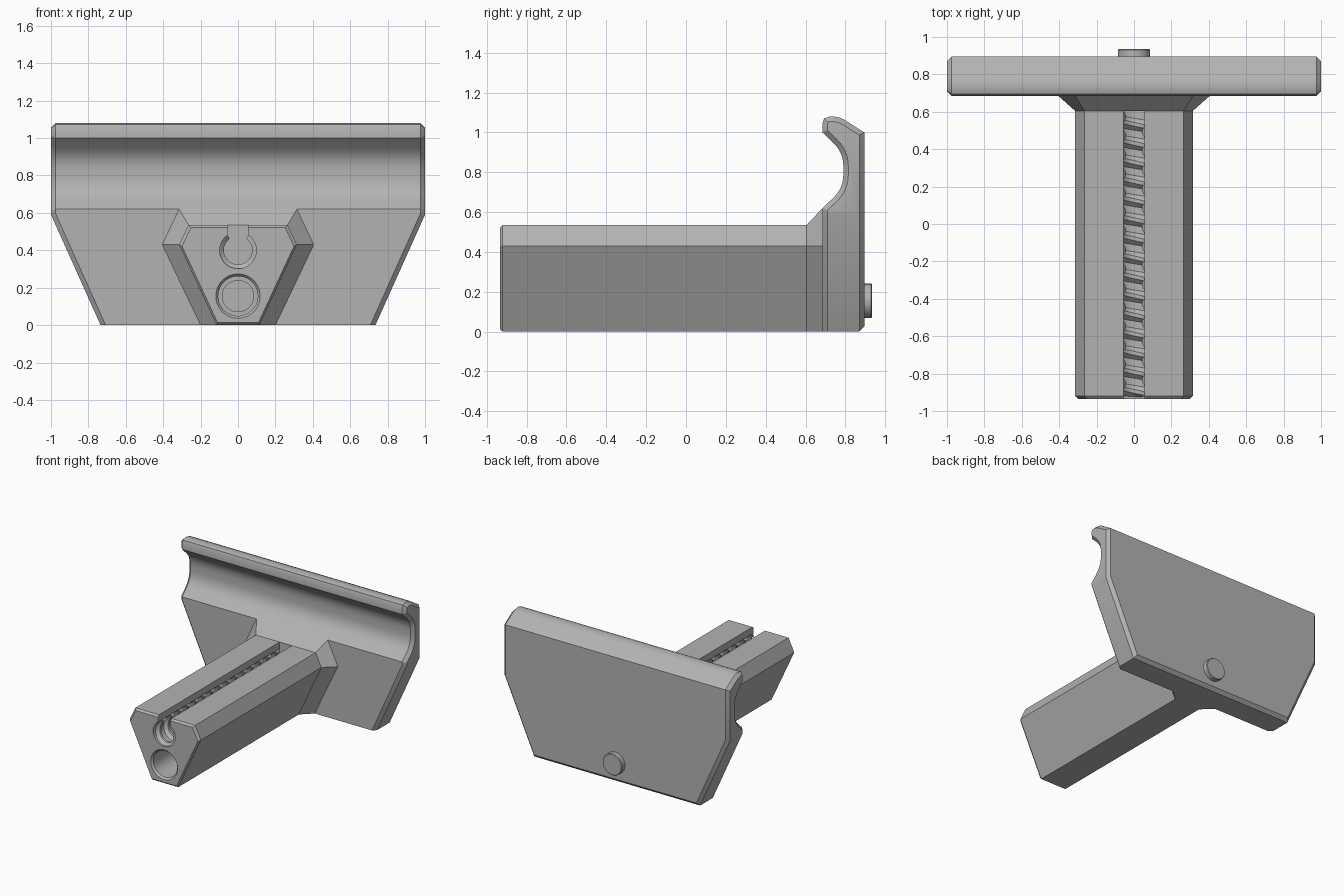
import bpy, bmesh, math
from mathutils import Vector

if "Cube" in bpy.data.objects:
    bpy.data.objects.remove(bpy.data.objects["Cube"])

grey = bpy.data.materials.new("matte_grey")
grey.use_nodes = True
GREY = (0.45, 0.45, 0.45, 1)
grey.diffuse_color = GREY
grey.node_tree.nodes["Principled BSDF"].inputs["Base Color"].default_value = GREY


def finish(bm, name, angle=30):
    bmesh.ops.recalc_face_normals(bm, faces=bm.faces)
    mesh = bpy.data.meshes.new(name)
    bm.to_mesh(mesh)
    bm.free()
    mesh.materials.append(grey)
    obj = bpy.data.objects.new(name, mesh)
    bpy.context.collection.objects.link(obj)
    smooth(obj, angle)
    return obj


def smooth(obj, angle=30):
    bpy.ops.object.select_all(action="DESELECT")
    obj.select_set(True)
    bpy.context.view_layer.objects.active = obj
    bpy.ops.object.shade_smooth_by_angle(angle=math.radians(angle))


def loft(sections, name):
    """Closed solid through rings of points with equal counts."""
    bm = bmesh.new()
    rings = [[bm.verts.new(p) for p in s] for s in sections]
    n = len(rings[0])
    for a, b in zip(rings, rings[1:]):
        for i in range(n):
            j = (i + 1) % n
            bm.faces.new((a[i], a[j], b[j], b[i]))
    bm.faces.new(rings[0])
    bm.faces.new(rings[-1])
    return finish(bm, name)


def fillet(before, corner, after, size, steps):
    """Rounded replacement for one profile corner."""
    a, c, b = (Vector(p) for p in (before, corner, after))
    p = c + (a - c).normalized() * size
    q = c + (b - c).normalized() * size
    ts = [i / steps for i in range(steps + 1)]
    return [p * (1 - t) ** 2 + c * 2 * t * (1 - t) + q * t * t for t in ts]


def turned(steps, z, name, sides=48):
    """Round part along y from (y, radius) steps."""
    ring = [2 * math.pi * i / sides for i in range(sides)]
    return loft([[(r * math.cos(t), y, z + r * math.sin(t)) for t in ring]
                 for y, r in steps], name)


def cut(obj, cutters):
    for c in cutters:
        mod = obj.modifiers.new("cut", "BOOLEAN")
        mod.operation = "DIFFERENCE"
        mod.solver = "EXACT"
        mod.object = c
    bpy.context.view_layer.objects.active = obj
    for mod in list(obj.modifiers):
        if mod.type == "BOOLEAN":
            bpy.ops.object.modifier_apply(modifier=mod.name)
    for c in cutters:
        bpy.data.objects.remove(c)
    smooth(obj)


# Wide jaw plate: hooked profile swept across x
FRONT, BACK, GROOVE = 0.685, 0.895, 0.79
corners = [(BACK, 0), (BACK, 1.0), (0.77, 1.08), (FRONT, 1.08), (FRONT, 1.0),
           (GROOVE, 0.9), (GROOVE, 0.72), (FRONT, 0.62), (FRONT, 0)]
rounding = {2: (0.03, 2), 3: (0.035, 2), 5: (0.07, 6), 6: (0.07, 6)}
profile = []
for i, c in enumerate(corners):
    if i in rounding:
        profile += fillet(corners[i - 1], c, corners[i + 1], *rounding[i])
    else:
        profile.append(Vector(c))

bm = bmesh.new()
ends = [[bm.verts.new((x, p[0], p[1])) for p in profile] for x in (-1, 1)]
for i in range(len(profile)):
    j = (i + 1) % len(profile)
    bm.faces.new((ends[0][i], ends[0][j], ends[1][j], ends[1][i]))
bm.faces.new(ends[0])
bm.faces.new(ends[1])
# Tapered lower sides
for s in (-1, 1):
    res = bmesh.ops.bisect_plane(
        bm, geom=bm.verts[:] + bm.edges[:] + bm.faces[:], clear_outer=True,
        plane_co=(s, 0, 0.59), plane_no=(s * 0.59, 0, -0.265))
    bmesh.ops.holes_fill(bm, edges=[e for e in bm.edges if e.is_boundary], sides=0)
bmesh.ops.recalc_face_normals(bm, faces=bm.faces)
bm.normal_update()
# Chamfer around the ends and along the lower back edge
chamfer = []
for e in bm.edges:
    n1, n2 = (f.normal for f in e.link_faces)
    under = min(n1.z, n2.z) < -0.9
    at_end = (abs(n1.x) > 0.5) != (abs(n2.x) > 0.5)
    if (at_end and not under) or (under and max(n1.y, n2.y) > 0.9):
        chamfer.append(e)
bmesh.ops.bevel(bm, geom=chamfer, offset=0.025, segments=1, affect="EDGES",
                clamp_overlap=False)
finish(bm, "jaw_plate")


# Long arm with a flared root
def arm_section(y, low, mid, top, height, scale=1.0):
    half = [(low, 0), (mid, 0.43), (top, height)]
    pts = half + [(-x, z) for x, z in reversed(half)]
    return [(x * scale, y, 0.265 + (z - 0.265) * scale) for x, z in pts]


ARM = (0.115, 0.315, 0.265, 0.535)
arm = loft([arm_section(-0.935, *ARM, scale=0.95), arm_section(-0.92, *ARM),
            arm_section(0.605, *ARM), arm_section(FRONT, 0.2, 0.405, 0.315, 0.62)],
           "arm")

# Guide hole, screw bore and top slot
BORE_Z, BORE_R = 0.4, 0.098
hole = turned([(-0.96, 0.14), (-0.92, 0.106), (0.6, 0.106)], 0.155, "hole_cutter")
bore = turned([(-0.96, BORE_R), (0.605, BORE_R)], BORE_Z, "bore_cutter")
slot = loft([[(x, y, z) for x, z in ((-0.055, 0.4), (0.055, 0.4), (0.055, 0.8), (-0.055, 0.8))]
             for y in (-0.96, 0.605)], "slot_cutter")
cut(arm, [hole, bore, slot])

# Screw thread ridges, one interrupted turn at a time
PITCH, STEPS = 0.102, 28
bm = bmesh.new()
for turn in range(15):
    previous = None
    for k in range(STEPS + 1):
        t = math.radians(125 + 290 * k / STEPS)
        y = 0.61 - PITCH * (turn + t / (2 * math.pi))
        ring = []
        for dy, r in ((-0.034, 0.1), (-0.01, 0.076), (0.01, 0.076), (0.034, 0.1)):
            yy = max(-0.925, min(0.604, y + dy))
            ring.append(bm.verts.new((r * math.cos(t), yy, BORE_Z + r * math.sin(t))))
        if previous:
            for i in range(4):
                j = (i + 1) % 4
                bm.faces.new((previous[i], previous[j], ring[j], ring[i]))
        else:
            bm.faces.new(ring)
        previous = ring
    bm.faces.new(previous)
finish(bm, "screw_thread")

# Guide pin showing at the back and at the end of the hole
turned([(0.56, 0.086), (0.93, 0.086), (0.935, 0.081)], 0.155, "guide_pin")
